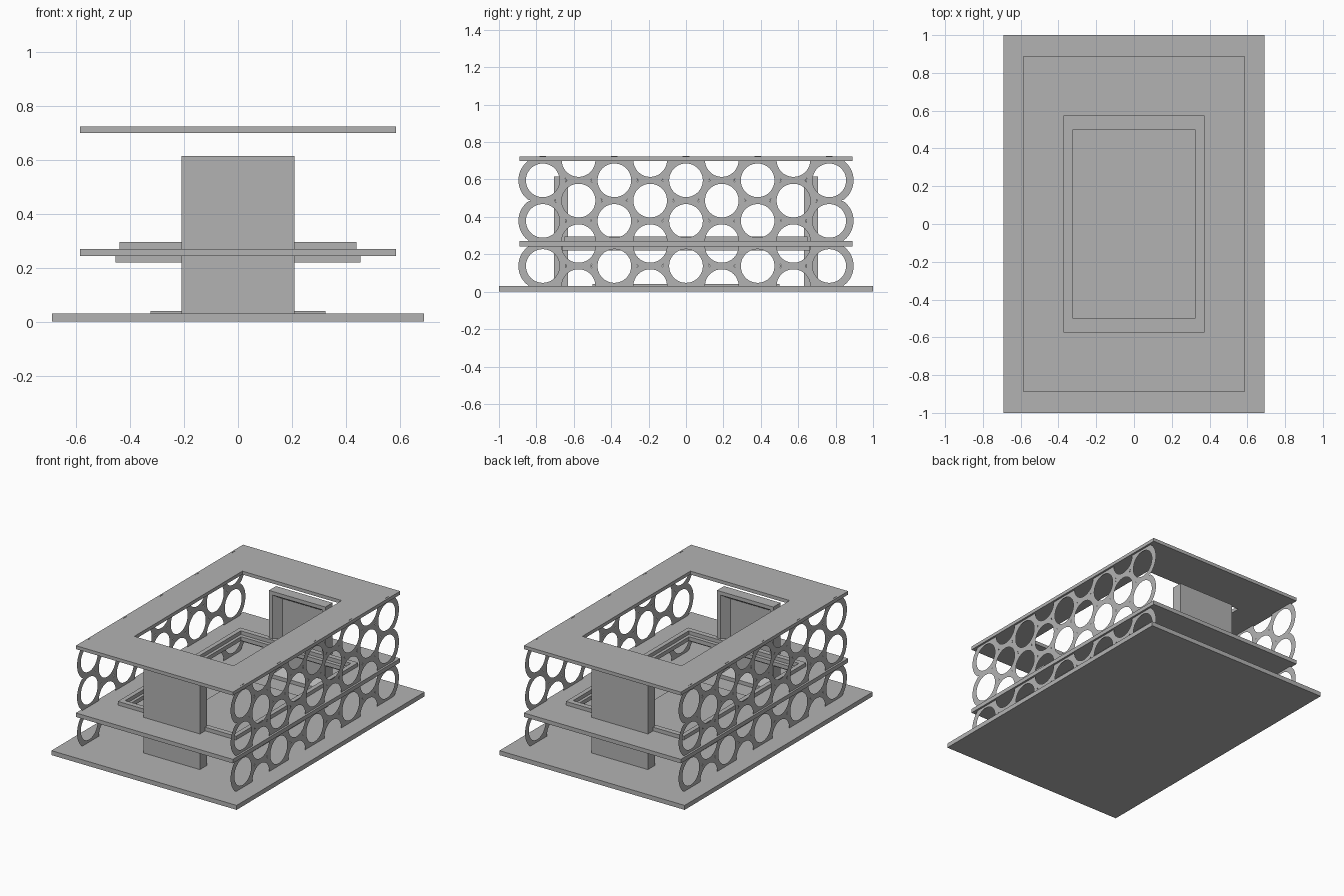
import bpy, bmesh, math
from mathutils import Vector

if "Cube" in bpy.data.objects:
    bpy.data.objects.remove(bpy.data.objects["Cube"])

grey = bpy.data.materials.new("concrete_grey")
grey.diffuse_color = (0.45, 0.45, 0.45, 1)
grey.use_nodes = True
grey.node_tree.nodes["Principled BSDF"].inputs["Base Color"].default_value = grey.diffuse_color


def finish(bm, name):
    mesh = bpy.data.meshes.new(name)
    bm.to_mesh(mesh)
    bm.free()
    mesh.materials.append(grey)
    obj = bpy.data.objects.new(name, mesh)
    bpy.context.collection.objects.link(obj)
    return obj


def box_mesh(x, y0, y1, z0, z1):
    bm = bmesh.new()
    bmesh.ops.create_cube(bm, size=1)
    for v in bm.verts:
        v.co = Vector((v.co.x * 2 * x, y0 if v.co.y < 0 else y1, z0 if v.co.z < 0 else z1))
    return bm


def frame(name, outer, inner, z0, z1):
    # rectangular slab with a rectangular opening; sizes are half extents
    bm = bmesh.new()
    corners = [(-1, -1), (1, -1), (1, 1), (-1, 1)]
    loops = [[bm.verts.new((sx * h[0], sy * h[1], z)) for sx, sy in corners]
             for h, z in ((outer, z0), (outer, z1), (inner, z1), (inner, z0))]
    for k in range(4):
        a, b = loops[k], loops[(k + 1) % 4]
        for i in range(4):
            j = (i + 1) % 4
            bm.faces.new((a[i], a[j], b[j], b[i]))
    return finish(bm, name)


# Ground slab and low floor plate
finish(box_mesh(0.69, -1, 1, 0, 0.03), "base_slab")
finish(box_mesh(0.325, -0.5, 0.5, 0.03, 0.04), "floor_plate")

# Middle floor and roof, both open in the centre
frame("middle_floor", (0.585, 0.89), (0.39, 0.59), 0.243, 0.27)
frame("middle_upper_rim", (0.44, 0.65), (0.41, 0.615), 0.27, 0.295)
frame("middle_lower_rim", (0.455, 0.66), (0.42, 0.625), 0.22, 0.243)
frame("roof_slab", (0.585, 0.89), (0.37, 0.575), 0.70, 0.723)

# Towers at both ends, with a tapered recess facing the centre
for side, name in ((-1, "front_tower"), (1, "back_tower")):
    ya, yb = sorted((side * 0.63, side * 0.705))
    bm = box_mesh(0.21, ya, yb, 0.03, 0.615)
    bm.normal_update()
    face = min(bm.faces, key=lambda f: f.normal.y * side)
    bmesh.ops.inset_region(bm, faces=[face], thickness=0.035)
    bmesh.ops.inset_region(bm, faces=[face], thickness=0.05, depth=-0.055)
    finish(bm, name)

# Pierced side walls: honeycomb of rings, half rings against the slabs
R_OUT, R_IN, COL, SEG = 0.13, 0.09, 0.1915, 48


def ring_wall(name, x, z0, z1, rows):
    pitch = (z1 - z0) / rows
    cells = []
    for c in range(-4, 5):
        if c % 2 == 0:
            cells += [(c * COL, z0 + (r + 0.5) * pitch, 0, SEG) for r in range(rows)]
        else:
            for r in range(rows + 1):
                first = SEG // 2 if r == rows else 0
                last = SEG // 2 if r == 0 else SEG
                cells.append((c * COL, z0 + r * pitch, first, last))
    bm = bmesh.new()
    for cy, cz, first, last in cells:
        near = [Vector((o[0] - cy, o[1] - cz)) for o in cells]
        near = [n for n in near if 0.01 < n.length < 0.26]
        previous = None
        for s in range(first, last + 1):
            t = 2 * math.pi * s / SEG
            d = Vector((math.cos(t), math.sin(t)))
            # rings stop halfway to each neighbour so they meet without overlap
            r = min([R_OUT] + [n.length_squared / 2 / d.dot(n) for n in near if d.dot(n) > 1e-4])
            pair = [bm.verts.new((x, cy + d.x * q, cz + d.y * q)) for q in (R_IN, r)]
            if previous:
                bm.faces.new((previous[0], previous[1], pair[1], pair[0]))
            previous = pair
    bmesh.ops.remove_doubles(bm, verts=bm.verts, dist=0.0008)
    finish(bm, name)


for side, label in ((-1, "left"), (1, "right")):
    ring_wall(label + "_lower_wall", side * 0.572, 0.03, 0.245, 1)
    ring_wall(label + "_upper_wall", side * 0.572, 0.27, 0.704, 2)
